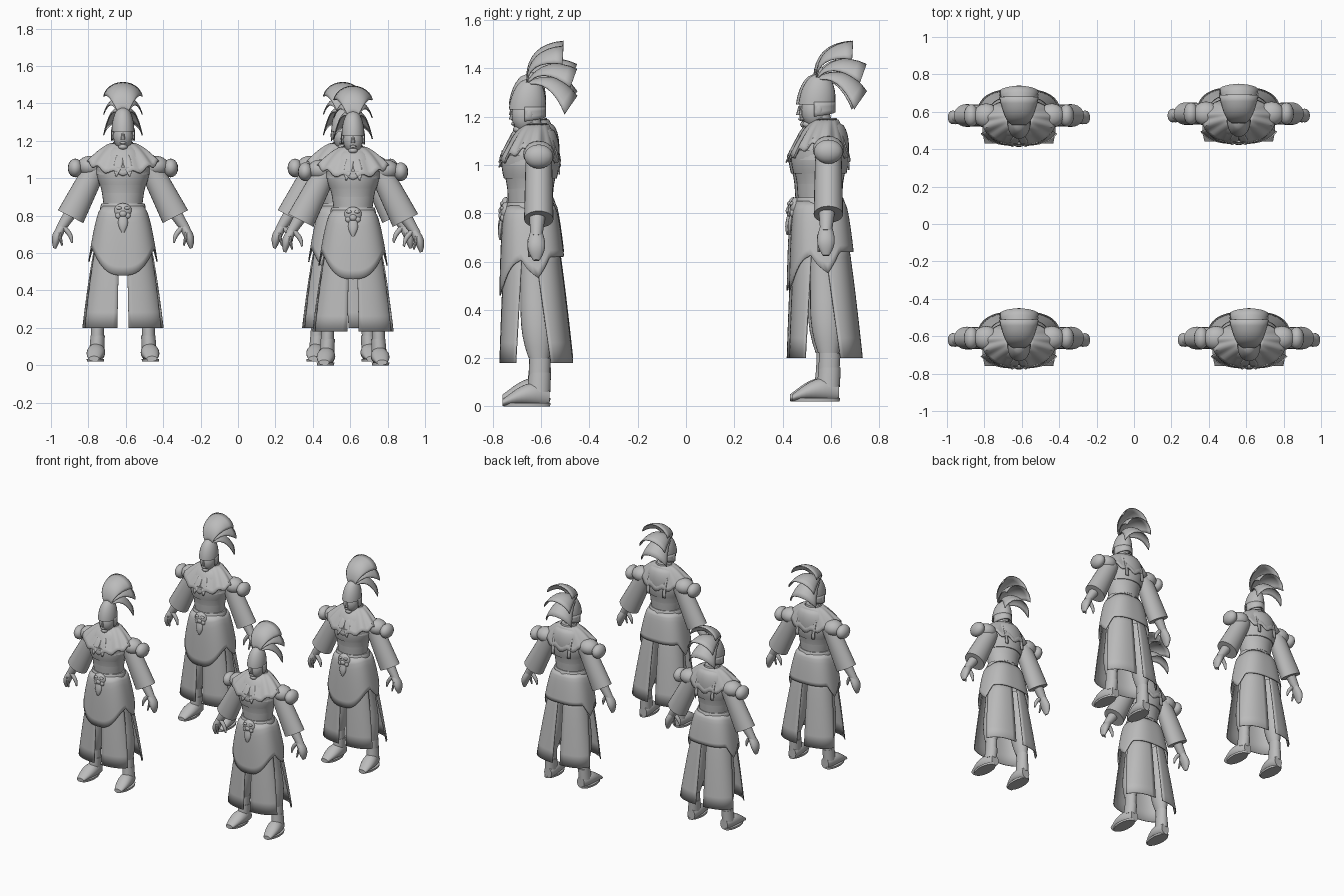
import bpy, bmesh
from math import sin, cos, pi, sqrt, radians, copysign
from mathutils import Vector

cube = bpy.data.objects.get("Cube")
if cube:
    bpy.data.objects.remove(cube, do_unlink=True)

stone = bpy.data.materials.new("stone_grey")
stone.use_nodes = True
stone.diffuse_color = (0.5, 0.5, 0.5, 1)
stone.node_tree.nodes["Principled BSDF"].inputs["Base Color"].default_value = stone.diffuse_color

right_axis, back_axis, up_axis = Vector((1, 0, 0)), Vector((0, 1, 0)), Vector((0, 0, 1))
parts = []


def finish(name, bm, mirror, thickness=0):
    """Turn a bmesh into a named part with optional mirror and thickness."""
    bmesh.ops.recalc_face_normals(bm, faces=bm.faces[:])
    mesh = bpy.data.meshes.new(name)
    bm.to_mesh(mesh)
    bm.free()
    mesh.materials.append(stone)
    part = bpy.data.objects.new(name, mesh)
    bpy.context.collection.objects.link(part)
    if mirror:
        part.modifiers.new("Mirror", 'MIRROR')
    if thickness:
        shell = part.modifiers.new("Solidify", 'SOLIDIFY')
        shell.thickness, shell.offset = thickness, 0
    parts.append(part)


def taper(start, end, bulge=0):
    return lambda t: start + (end - start) * t + bulge * sin(pi * t)


def sweep(name, start, end, width, flat=taper(1, 1), bend=(0, 0, 0), axis=None,
          side=back_axis, steps=10, sides=24, mirror=False):
    """Closed loft of ellipses from start to end; flat is depth divided by width."""
    bm = bmesh.new()
    start, end, bend = Vector(start), Vector(end), Vector(bend)
    axis = axis or (end - start).normalized()
    along = (side - axis * side.dot(axis)).normalized()
    across = along.cross(axis)
    rings = []
    for step in range(steps + 1):
        t = step / steps
        centre = start.lerp(end, t) + bend * sin(pi * t)
        radius = width(t)
        rings.append([bm.verts.new(centre + across * radius * cos(2 * pi * k / sides)
                                   + along * radius * flat(t) * sin(2 * pi * k / sides))
                      for k in range(sides)])
    for low, high in zip(rings, rings[1:]):
        for k in range(sides):
            bm.faces.new((low[k - 1], low[k], high[k], high[k - 1]))
    bm.faces.new(rings[0])
    bm.faces.new(rings[-1])
    finish(name, bm, mirror)


def sheet(name, surface, columns, rows, thickness=0.006, mirror=True):
    """Thin cloth or plate from a surface function of u and v."""
    bm = bmesh.new()
    grid = [[bm.verts.new(surface(i / columns, j / rows)) for j in range(rows + 1)]
            for i in range(columns + 1)]
    for near, far in zip(grid, grid[1:]):
        for j in range(rows):
            bm.faces.new((near[j], far[j], far[j + 1], near[j + 1]))
    finish(name, bm, mirror, thickness)


def ball(name, centre, size, mirror=False):
    bm = bmesh.new()
    bmesh.ops.create_uvsphere(bm, u_segments=16, v_segments=10, radius=1)
    bmesh.ops.scale(bm, vec=size, verts=bm.verts[:])
    bmesh.ops.translate(bm, vec=centre, verts=bm.verts[:])
    finish(name, bm, mirror)


# Skirt surface: boxy oval that flares from waist to hem; angle runs front to back
waist, hem, trunk_y = 0.83, 0.18, -0.045


def skirt(angle, z, scale=1):
    flare = (waist - z) / (waist - hem)
    boxy = lambda value: copysign(abs(value) ** 0.75, value)
    half_width = 0.107 + 0.115 * flare ** 0.6
    half_depth = 0.095 + 0.055 * sqrt(flare)
    return Vector((half_width * scale * boxy(sin(angle)),
                   trunk_y + 0.025 * flare - half_depth * scale * boxy(cos(angle)), z))


# Overskirt: rounded apron in front, a point at each side, short behind
def overskirt(u, v):
    angle = pi * u
    if angle < 1.3:
        edge = 0.46 + 0.14 * sin(1.2 * angle) ** 2
    else:
        edge = 0.62 - 0.09 * max(0, 1 - abs(angle - 1.65) / 0.4)
    return skirt(angle, waist + (edge - waist) * v, 1.02)


sheet("overskirt", overskirt, 36, 8)


# Split underskirt: each panel spans an angle range that shifts towards the hem
def skirt_panel(name, inner, outer_top, outer_hem):
    def surface(u, v):
        outer = outer_top + (outer_hem - outer_top) * v
        return skirt(radians(inner + (outer - inner) * u), 0.68 - 0.5 * v, 0.87 + 0.13 * v ** 0.7)
    sheet(name, surface, 12, 6)


skirt_panel("front_skirt_panel", 4, 76, 62)
skirt_panel("back_skirt_panel", 176, 92, 107)

# Legs, boots and feet
sweep("leg", (0.09, -0.03, 0.66), (0.135, -0.01, 0.2),
      lambda t: 0.05 - 0.016 * t + 0.015 * sin(pi * t * t), taper(1.25, 1.25), axis=up_axis, mirror=True)
sweep("boot", (0.135, -0.005, 0.2), (0.14, -0.01, 0.04), taper(0.035, 0.035),
      taper(1.25, 1.25), axis=up_axis, mirror=True)
sweep("ankle_guard", (0.135, -0.005, 0.14), (0.14, -0.01, 0.06), taper(0.038, 0.04),
      taper(1.2, 1.2), axis=up_axis, mirror=True)
sweep("foot", (0.135, 0.035, 0.04), (0.155, -0.16, 0.015), taper(0.03, 0.028, 0.02),
      taper(1.3, 0.5), bend=(0, 0, 0.02), axis=-back_axis, side=up_axis, mirror=True)
sweep("sole", (0.147, -0.06, 0), (0.147, -0.06, 0.014), taper(0.046, 0.047),
      taper(2.1, 2.1), steps=1, mirror=True)


# Torso and the bands around it
def band(name, low, high, width_low, width_high, bulge=0):
    sweep(name, (0, trunk_y, low), (0, trunk_y, high), taper(width_low, width_high, bulge),
          taper(0.88, 0.83), steps=6, sides=32)


band("abdomen", 0.78, 1, 0.104, 0.14, -0.012)
sweep("chest", (0, trunk_y, 1), (0, -0.02, 1.16), lambda t: 0.055 + 0.09 * sqrt(1 - t * t),
      taper(0.8, 0.8), axis=up_axis, sides=32)
band("belt", 0.8, 0.845, 0.12, 0.115, 0.004)
band("sash", 0.85, 0.94, 0.105, 0.118)
band("vest_hem", 0.945, 1.04, 0.125, 0.143, 0.005)


# Draped mantle with a scalloped edge, deepest at front and back
def mantle(u, v):
    angle = pi * u
    drop = 0.1 + 0.06 * cos(angle) ** 2 + 0.012 * cos(angle * 12)
    return Vector(((0.058 + 0.134 * v ** 0.9) * sin(angle),
                   -0.02 - 0.026 * v - (0.048 + 0.075 * v) * cos(angle),
                   1.165 - drop * v ** 1.3))


def lapel(u, v):
    spread = (u - 0.5) * 0.045 * sin(pi * (0.15 + 0.8 * v))
    return Vector((0.012 + 0.025 * v + spread, -0.1 - 0.075 * v ** 0.6, 1.12 - 0.13 * v))


def back_strap(u, v):
    return Vector((0.055 + 0.022 * u, 0.075 - 0.028 * v * v, 0.96 + 0.14 * v))


sheet("mantle", mantle, 36, 8, thickness=0.01)
sheet("lapel", lapel, 4, 6)
sheet("back_strap", back_strap, 2, 6)
sweep("neck_collar", (0, -0.028, 1.12), (0, -0.02, 1.175), taper(0.075, 0.052),
      taper(0.85, 0.85), axis=up_axis)

# Shoulders, sleeves and hands
ball("shoulder_guard", (0.175, -0.01, 1.045), (0.07, 0.065, 0.055), mirror=True)
ball("shoulder_knob", (0.255, -0.01, 1.035), (0.04, 0.06, 0.05), mirror=True)
sweep("sleeve", (0.145, -0.01, 1.04), (0.28, -0.01, 0.775), taper(0.06, 0.076),
      taper(0.9, 0.8), mirror=True)
sweep("forearm", (0.27, -0.015, 0.81), (0.34, -0.02, 0.7), taper(0.036, 0.024), mirror=True)
sweep("hand", (0.325, -0.02, 0.72), (0.365, -0.02, 0.605), taper(0.022, 0.008, 0.01),
      taper(1.2, 1.7), bend=(0.01, 0, 0), mirror=True)
sweep("thumb", (0.32, -0.03, 0.72), (0.272, -0.035, 0.635), taper(0.014, 0.005, 0.003),
      bend=(-0.012, 0, 0), sides=10, mirror=True)
sweep("finger", (0.342, -0.045, 0.69), (0.325, -0.05, 0.62), taper(0.012, 0.005), sides=8, mirror=True)

# Head and face
sweep("neck", (0, -0.025, 1.1), (0, -0.045, 1.2), taper(0.042, 0.04), axis=up_axis)
ball("head", (0, -0.065, 1.205), (0.053, 0.058, 0.073))
sweep("nose", (0, -0.118, 1.225), (0, -0.122, 1.188), taper(0.006, 0.012), axis=up_axis, sides=8)
ball("chin", (0, -0.095, 1.148), (0.025, 0.022, 0.016))
ball("lips", (0, -0.116, 1.17), (0.018, 0.009, 0.007))
ball("ear", (0.056, -0.05, 1.21), (0.009, 0.016, 0.024), mirror=True)


# Helmet dome rising to a spike, with a guard over the nape
def neck_guard(u, v):
    angle = radians(80 + 100 * u)
    return Vector((0.06 * sin(angle), -0.056 - 0.073 * cos(angle), 1.24 - (0.06 - 0.02 * u) * v))


sweep("helmet", (0, -0.058, 1.23), (0, -0.045, 1.36), lambda t: 0.006 + 0.055 * sqrt(1 - t * t),
      taper(1.25, 1.25), axis=up_axis)
sweep("helmet_spike", (0, -0.048, 1.34), (0, -0.04, 1.385), taper(0.02, 0.008), axis=up_axis)
sheet("neck_guard", neck_guard, 10, 3)


# Crest: arched plumes that fan backward from the crown
def plume(name, tilt, sag_back):
    root, lift = Vector((0, -0.06, 1.34)), tilt + radians(43)
    middle = root + 0.14 * Vector((0, cos(lift), sin(lift)))
    tip = root + 0.215 * Vector((0, cos(tilt), sin(tilt)))

    def surface(u, v):
        arch = radians(80) * (2 * u - 1)
        spine = root.lerp(middle, v).lerp(middle.lerp(tip, v), v)
        sag = (1 - cos(arch)) * (0.15 + 0.85 * v)
        return spine + right_axis * sin(arch) * (0.022 + 0.083 * v ** 0.8) - Vector((0, sag_back, 0.09)) * sag
    sheet(name, surface, 12, 8, mirror=False)


for index, level in enumerate(("upper", "middle", "lower")):
    plume(level + "_plume", radians(45 - 30 * index), 0.005 + 0.028 * index)

# Beast-face buckle with a hanging tongue
ball("buckle_face", (0, -0.145, 0.805), (0.048, 0.024, 0.042))
ball("buckle_muzzle", (0, -0.163, 0.79), (0.02, 0.014, 0.018))
ball("buckle_brow", (0.02, -0.16, 0.82), (0.016, 0.011, 0.009), mirror=True)
ball("buckle_cheek", (0.025, -0.158, 0.78), (0.016, 0.012, 0.016), mirror=True)
sweep("buckle_tongue", (0, -0.162, 0.775), (0, -0.17, 0.69), taper(0.02, 0.006, 0.012),
      taper(0.4, 0.6), axis=up_axis, sides=12)

# Smooth shading with sharp edges kept
bpy.ops.object.select_all(action='DESELECT')
for part in parts:
    part.select_set(True)
bpy.context.view_layer.objects.active = parts[0]
bpy.ops.object.shade_smooth_by_angle(angle=radians(40))

# Four figures in a square formation
for part in parts:
    part.location = (0.615, -0.6, 0)
    for spot in ((-0.615, -0.6, 0.02), (-0.615, 0.59, 0.02), (0.56, 0.6, 0.02)):
        twin = part.copy()
        twin.location = spot
        bpy.context.collection.objects.link(twin)
